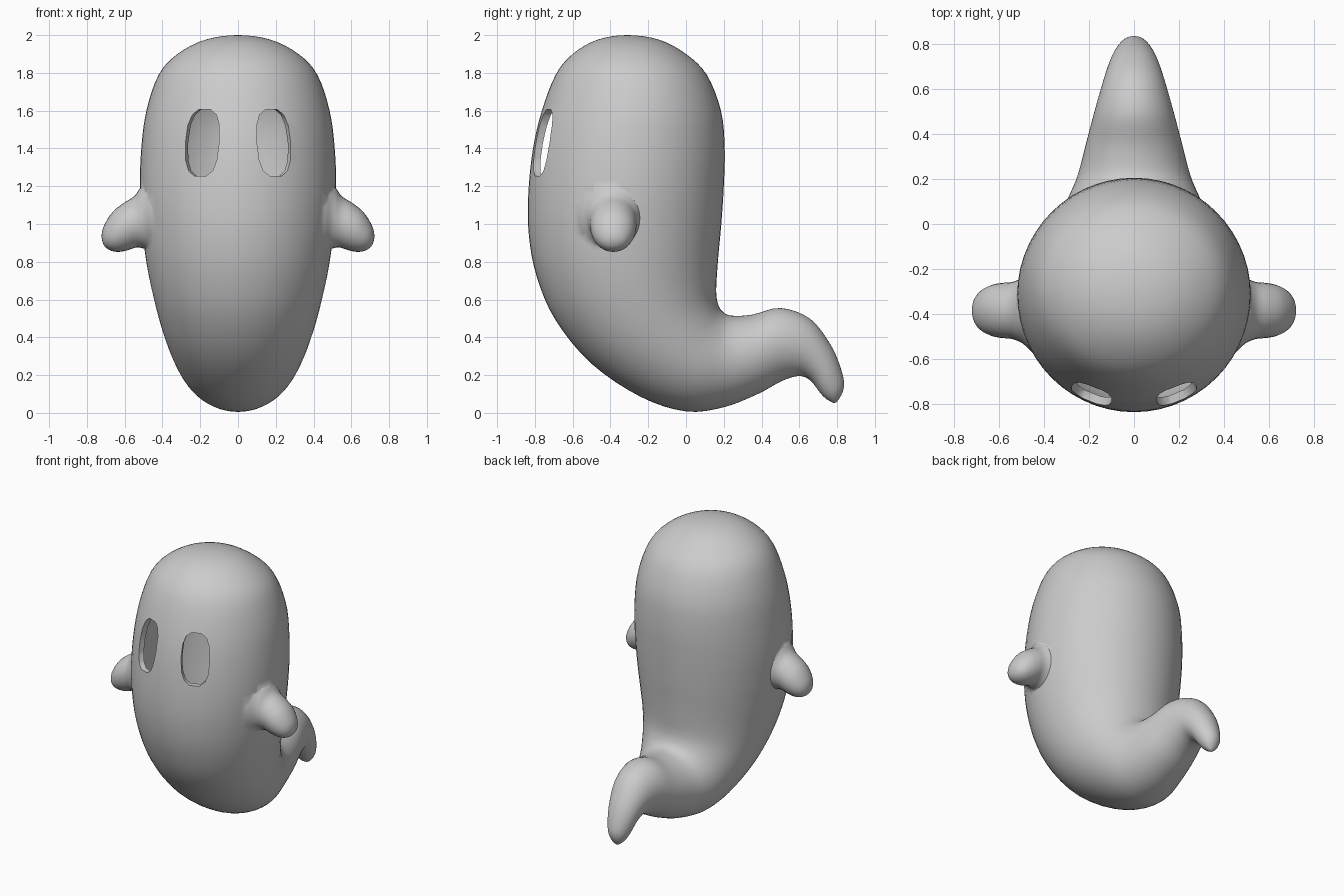
import bpy, bmesh, math
from mathutils import Vector

if "Cube" in bpy.data.objects:
    bpy.data.objects.remove(bpy.data.objects["Cube"])


def spline(rings, steps):
    """Catmull-Rom through rings (a1, b1, a2, b2, w); both ends are mirrored so they close round."""
    flip = lambda r: (r[2], r[3], r[0], r[1], -r[4])
    p = [flip(rings[1])] + rings + [flip(rings[-2])]
    out = []
    for i in range(1, len(p) - 2):
        for s in range(steps):
            t = s / steps
            out.append([0.5 * (2 * b + (c - a) * t + (2 * a - 5 * b + 4 * c - d) * t * t
                               + (3 * b - a - 3 * c + d) * t ** 3)
                        for a, b, c, d in zip(p[i - 1], p[i], p[i + 1], p[i + 2])])
    out.append(list(rings[-1]))
    return out


def finish(name, bm):
    bmesh.ops.recalc_face_normals(bm, faces=bm.faces)
    me = bpy.data.meshes.new(name)
    bm.to_mesh(me)
    bm.free()
    ob = bpy.data.objects.new(name, me)
    bpy.context.collection.objects.link(ob)
    return ob


def tube(name, rings, place, sides):
    """Skin elliptical rings; place(a, b, side) maps profile plane + width to 3D."""
    bm = bmesh.new()
    loops = []
    for a1, b1, a2, b2, w in rings:
        if abs(w) < 1e-6:
            loops.append([bm.verts.new(place(a1, b1, 0))])
            continue
        loop = []
        for k in range(sides):
            t = 2 * math.pi * k / sides
            m, s = math.cos(t) / 2, math.sin(t)
            loop.append(bm.verts.new(place((a1 + a2) / 2 + (a1 - a2) * m,
                                           (b1 + b2) / 2 + (b1 - b2) * m, w * s)))
        loops.append(loop)
    for p, q in zip(loops, loops[1:]):
        for k in range(sides):
            n = (k + 1) % sides
            vs = [p[k % len(p)], p[n % len(p)], q[n % len(q)], q[k % len(q)]]
            bm.faces.new(list(dict.fromkeys(vs)))
    for end in (loops[0], loops[-1]):
        if len(end) > 1:
            bm.faces.new(end)
    return finish(name, bm)


def combine(ob, other, op):
    mod = ob.modifiers.new("combine", 'BOOLEAN')
    mod.operation, mod.solver, mod.object = op, 'EXACT', other
    bpy.context.view_layer.objects.active = ob
    bpy.ops.object.modifier_apply(modifier=mod.name)
    bpy.data.objects.remove(other)


# Body and tail: front/under point (y, z), back/upper point (y, z), half width
BODY = [
    (-0.31, 2.0, -0.31, 2.0, 0),
    (-0.47, 1.975, -0.14, 1.975, 0.175),
    (-0.60, 1.90, 0.0, 1.90, 0.32),
    (-0.69, 1.79, 0.11, 1.79, 0.42),
    (-0.763, 1.60, 0.185, 1.60, 0.485),
    (-0.81, 1.40, 0.205, 1.40, 0.512),
    (-0.835, 1.16, 0.20, 1.20, 0.52),
    (-0.832, 0.94, 0.187, 1.0, 0.507),
    (-0.79, 0.72, 0.172, 0.84, 0.482),
    (-0.69, 0.49, 0.163, 0.72, 0.445),
    (-0.50, 0.26, 0.160, 0.64, 0.40),
    (-0.24, 0.085, 0.167, 0.585, 0.35),
    (0.0, 0.008, 0.19, 0.54, 0.30),
    (0.20, 0.03, 0.24, 0.515, 0.25),
    (0.38, 0.10, 0.35, 0.52, 0.212),
    (0.51, 0.17, 0.50, 0.555, 0.175),
    (0.60, 0.195, 0.655, 0.50, 0.14),
    (0.66, 0.17, 0.76, 0.37, 0.112),
    (0.715, 0.10, 0.815, 0.25, 0.085),
    (0.755, 0.066, 0.837, 0.14, 0.052),
    (0.797, 0.057, 0.797, 0.057, 0),
]
body = tube("body", spline(BODY, 4), lambda a, b, s: (s, a, b), 56)

# Arms: upper point (x, z), lower point (x, z), half depth
ARM = [
    (0.43, 1.25, 0.43, 0.84, 0.18),
    (0.505, 1.205, 0.49, 0.867, 0.145),
    (0.55, 1.147, 0.535, 0.876, 0.127),
    (0.61, 1.108, 0.575, 0.864, 0.122),
    (0.665, 1.062, 0.61, 0.855, 0.112),
    (0.71, 0.99, 0.645, 0.853, 0.088),
    (0.722, 0.93, 0.68, 0.862, 0.052),
    (0.708, 0.885, 0.708, 0.885, 0),
]
for side in (-1, 1):
    arm = tube("arm", spline(ARM, 4), lambda a, b, s: (side * a, -0.385 + s, b), 28)
    combine(body, arm, 'UNION')

# Hollow inside, stopping before the tail
c = Vector((0, -0.31, 1.1))
cavity = tube("cavity", spline(BODY[:12], 4)[:42],
              lambda a, b, s: c + (Vector((s, a, b)) - c) * 0.93, 40)
combine(body, cavity, 'DIFFERENCE')

# Eye holes: rounded prisms pointing outward
for side in (-1, 1):
    bm = bmesh.new()
    out = Vector((side * 0.37, -0.93, 0.0))
    across = Vector((0.93, side * 0.37, 0.0))
    mid = Vector((side * 0.196, -0.775, 1.43))
    pts = []
    for k in range(14):
        t = 2 * math.pi * k / 14
        cx, sz = math.cos(t), math.sin(t)
        pts.append(across * math.copysign(abs(cx) ** 0.7, cx) * 0.096
                   + Vector((0, 0, math.copysign(abs(sz) ** 0.8, sz) * 0.18)))
    a = [bm.verts.new(mid + p + out * 0.15) for p in pts]
    b = [bm.verts.new(mid + p - out * 0.15) for p in pts]
    bm.faces.new(a)
    bm.faces.new(b)
    for k in range(14):
        n = (k + 1) % 14
        bm.faces.new((a[k], a[n], b[n], b[k]))
    combine(body, finish("eye_cutter", bm), 'DIFFERENCE')

bpy.ops.object.select_all(action='DESELECT')
body.select_set(True)
bpy.context.view_layer.objects.active = body
bpy.ops.object.shade_smooth_by_angle(angle=math.radians(48))
